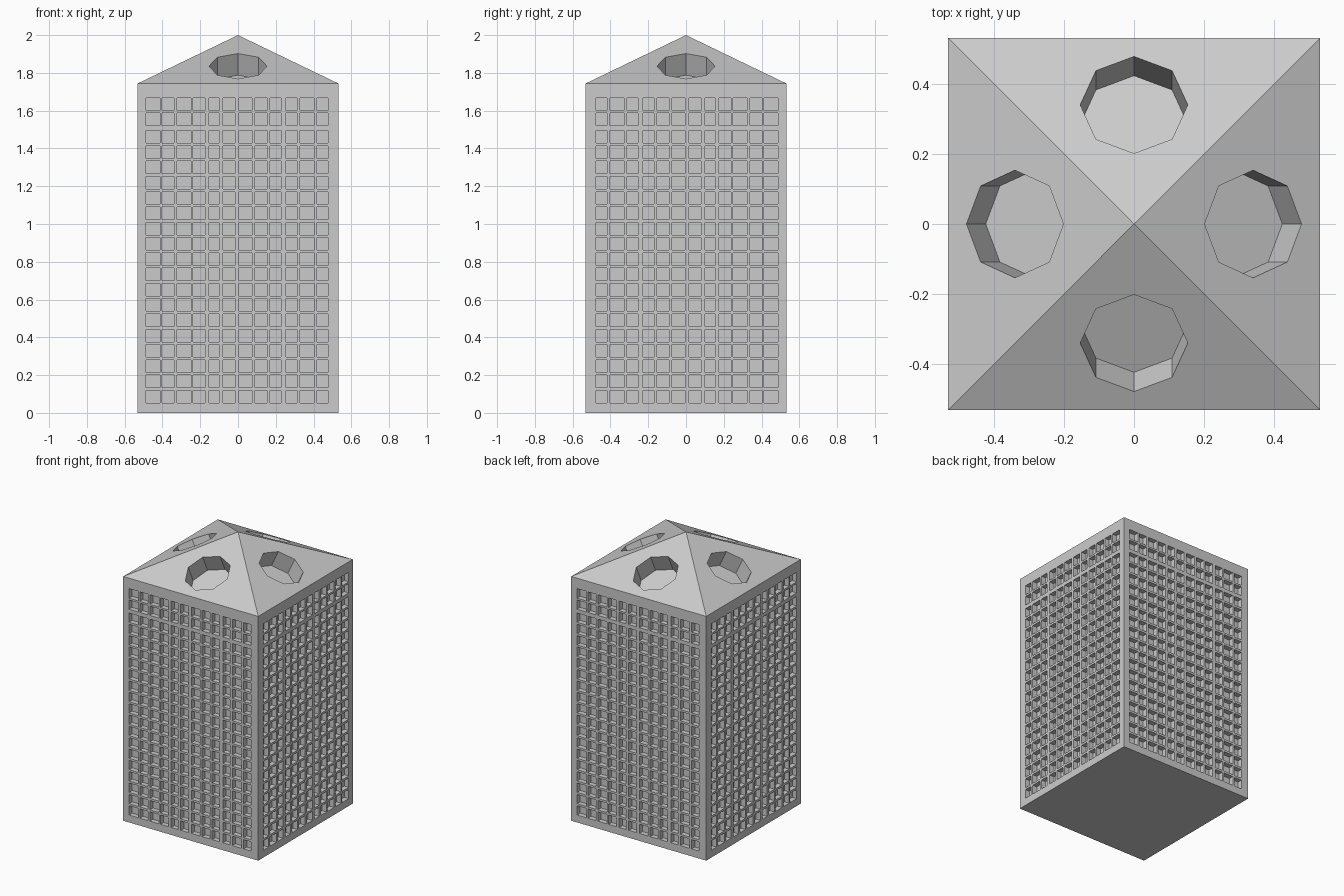
import bpy, bmesh, math
from mathutils import Matrix, Vector

if "Cube" in bpy.data.objects:
    bpy.data.objects.remove(bpy.data.objects["Cube"])

HALF, EAVES, TOP = 0.533, 1.743, 2.0
WINDOW_DEPTH = 0.035
# left / right edges of the twelve window columns
COLS = [-.487, -.413, -.402, -.339, -.323, -.249, -.238, -.175, -.154, -.10, -.079, -.016,
        .005, .074, .09, .153, .169, .228, .254, .312, .328, .402, .418, .476]
# bottom / top edges of the twenty window rows
ROWS = []
for i in range(18):
    ROWS += [0.053 + i * 0.0809, 0.119 + i * 0.0809]
ROWS += [1.521, 1.587, 1.60, 1.668]

bm = bmesh.new()
windows = []
for side in range(4):
    rot = Matrix.Rotation(side * math.pi / 2, 3, 'Z')
    cols = COLS if side % 2 == 0 else [-c for c in reversed(COLS)]
    us = [-HALF] + cols + [HALF]
    zs = [0] + ROWS + [EAVES]
    # wall divided into window and frame cells
    grid = [[bm.verts.new(rot @ Vector((u, -HALF, z))) for u in us] for z in zs]
    for j in range(len(zs) - 1):
        for i in range(len(us) - 1):
            f = bm.faces.new((grid[j][i], grid[j][i + 1], grid[j + 1][i + 1], grid[j + 1][i]))
            if i % 2 and j % 2:
                windows.append(f)
    # roof slope
    bm.faces.new(grid[-1] + [bm.verts.new((0, 0, TOP))])

# weld corners and close the base
bmesh.ops.remove_doubles(bm, verts=bm.verts[:], dist=1e-4)
bm.normal_update()
bmesh.ops.holes_fill(bm, edges=[e for e in bm.edges if e.is_boundary], sides=0)
# recess the windows
bmesh.ops.inset_individual(bm, faces=windows, thickness=0, depth=-WINDOW_DEPTH)
bmesh.ops.recalc_face_normals(bm, faces=bm.faces[:])
mesh = bpy.data.meshes.new("tower")
bm.to_mesh(mesh)
bm.free()
tower = bpy.data.objects.new("tower", mesh)
bpy.context.collection.objects.link(tower)

# octagonal roof recesses, square to each slope
tilt = math.atan2(TOP - EAVES, HALF)
depth = 0.127
cut = bmesh.new()
for side in range(4):
    mat = (Matrix.Rotation(side * math.pi / 2, 4, 'Z')
           @ Matrix.Translation((0, -0.341, TOP - 0.341 * math.tan(tilt)))
           @ Matrix.Rotation(tilt, 4, 'X'))
    bmesh.ops.create_cone(cut, cap_ends=True, segments=8, radius1=0.154, radius2=0.154,
                          depth=depth + 0.05,
                          matrix=mat @ Matrix.Translation((0, 0, (0.05 - depth) / 2)))
cut_mesh = bpy.data.meshes.new("roof_recess_cutter")
cut.to_mesh(cut_mesh)
cut.free()
cutter = bpy.data.objects.new("roof_recess_cutter", cut_mesh)
bpy.context.collection.objects.link(cutter)
cutter.hide_render = True
cutter.hide_viewport = True

mod = tower.modifiers.new("roof_recesses", 'BOOLEAN')
mod.operation = 'DIFFERENCE'
mod.solver = 'EXACT'
mod.object = cutter
